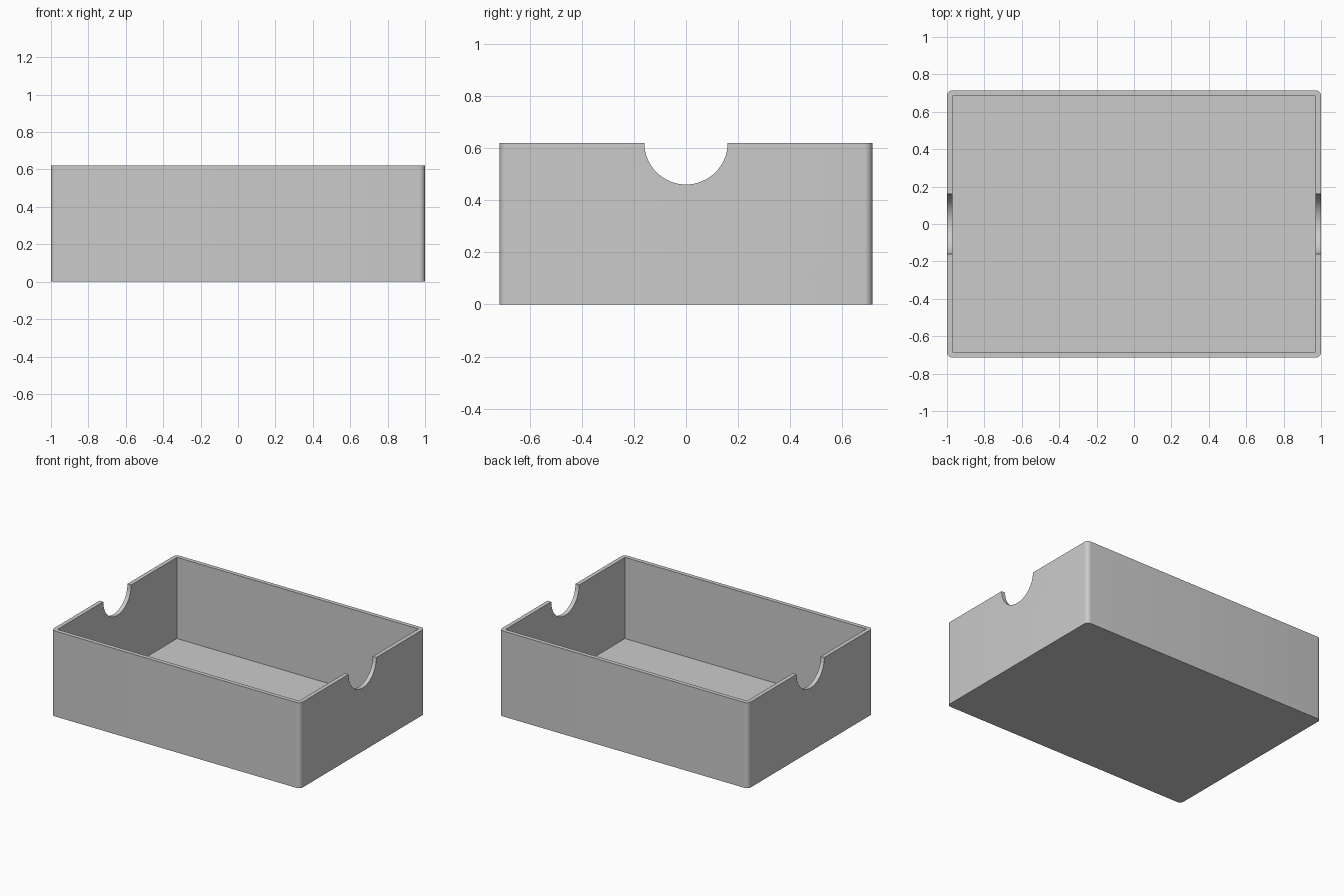
import bpy
import bmesh
from mathutils import Matrix

LENGTH, WIDTH, HEIGHT = 2.0, 1.43, 0.62
WALL = 0.03
NOTCH_RADIUS = 0.16

default = bpy.data.objects.get("Cube")
if default:
    bpy.data.objects.remove(default, do_unlink=True)

grey = bpy.data.materials.new("plain grey")
grey.use_nodes = True
colour = (0.6, 0.6, 0.6, 1)
grey.diffuse_color = colour
grey.node_tree.nodes["Principled BSDF"].inputs["Base Color"].default_value = colour


def make_object(name, bm):
    mesh = bpy.data.meshes.new(name)
    bm.to_mesh(mesh)
    bm.free()
    mesh.materials.append(grey)
    obj = bpy.data.objects.new(name, mesh)
    bpy.context.collection.objects.link(obj)
    return obj


def block(size, bottom):
    bm = bmesh.new()
    bmesh.ops.create_cube(bm, size=1)
    bmesh.ops.scale(bm, vec=size, verts=bm.verts)
    bmesh.ops.translate(bm, vec=(0, 0, bottom + size[2] / 2), verts=bm.verts)
    return bm


# Tray body with rounded upright corners
bm = block((LENGTH, WIDTH, HEIGHT), 0)
uprights = [e for e in bm.edges
            if abs(e.verts[0].co.z - e.verts[1].co.z) > HEIGHT / 2]
bmesh.ops.bevel(bm, geom=uprights, offset=WALL, segments=8,
                profile=0.5, affect='EDGES')
tray = make_object("tray", bm)

# Square-cornered hollow
hollow = make_object("hollow_cutter", block(
    (LENGTH - 2 * WALL, WIDTH - 2 * WALL, HEIGHT), WALL))

# Round finger notches through both end walls
bm = bmesh.new()
bmesh.ops.create_cone(bm, cap_ends=True, segments=64, radius1=NOTCH_RADIUS,
                      radius2=NOTCH_RADIUS, depth=LENGTH * 1.2,
                      matrix=Matrix.Translation((0, 0, HEIGHT))
                      @ Matrix.Rotation(1.5707963, 4, 'Y'))
notches = make_object("notch_cutter", bm)

# Cut the tray, then discard the cutters
bpy.ops.object.select_all(action='DESELECT')
bpy.context.view_layer.objects.active = tray
tray.select_set(True)
for cutter in (hollow, notches):
    cutter.hide_render = True
    cut = tray.modifiers.new(cutter.name, 'BOOLEAN')
    cut.operation = 'DIFFERENCE'
    cut.solver = 'EXACT'
    cut.object = cutter
    bpy.ops.object.modifier_apply(modifier=cut.name)
    bpy.data.objects.remove(cutter, do_unlink=True)

bpy.ops.object.shade_smooth_by_angle(angle=0.52)
